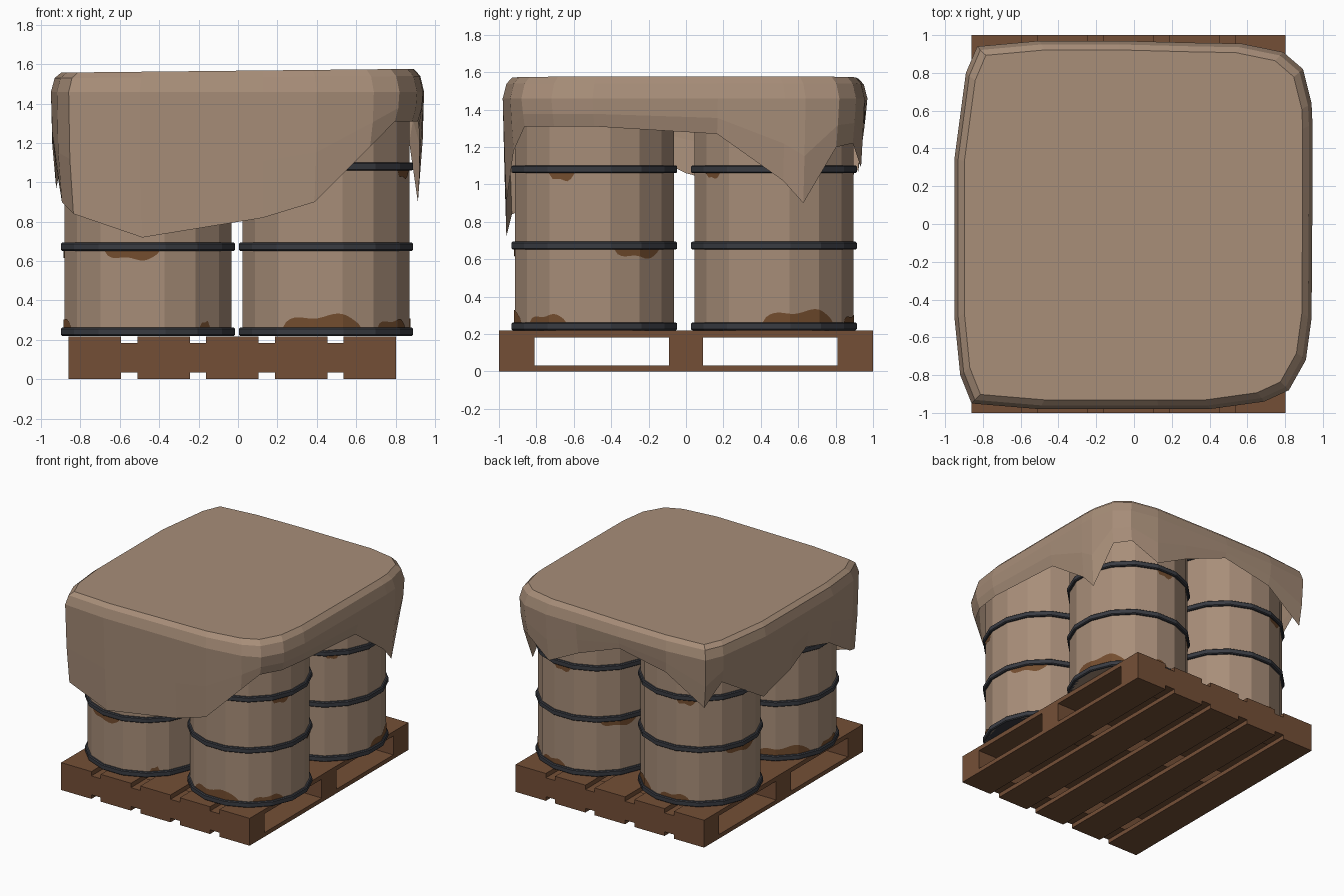
import bpy, math

if "Cube" in bpy.data.objects:
    bpy.data.objects.remove(bpy.data.objects["Cube"])


def material(name, rgb):
    m = bpy.data.materials.new(name)
    m.diffuse_color = (*rgb, 1)
    m.use_nodes = True
    m.node_tree.nodes["Principled BSDF"].inputs["Base Color"].default_value = m.diffuse_color
    return m


CLOTH = material("beige", (0.39, 0.27, 0.19))
WOOD = material("pallet brown", (0.175, 0.078, 0.037))
BAND = material("dark grey", (0.042, 0.045, 0.055))
RUST = material("rust", (0.175, 0.075, 0.028))


def make(name, verts, faces, mat):
    me = bpy.data.meshes.new(name)
    me.from_pydata(verts, [], faces)
    me.materials.append(mat)
    ob = bpy.data.objects.new(name, me)
    bpy.context.collection.objects.link(ob)
    return ob


def box(name, x0, x1, y0, y1, z0, z1, mat):
    v = [(x, y, z) for z in (z0, z1) for x, y in ((x0, y0), (x1, y0), (x1, y1), (x0, y1))]
    f = [(3, 2, 1, 0), (4, 5, 6, 7)] + [(i, (i + 1) % 4, (i + 1) % 4 + 4, i + 4) for i in range(4)]
    return make(name, v, f, mat)


def skin(name, rings, mat, bottom=True):
    """Join rings, listed from top to bottom, and cap the ends."""
    n = len(rings[0])
    v = [p for r in rings for p in r]
    f = [tuple(range(n))]
    for k in range(len(rings) - 1):
        a, b = k * n, (k + 1) * n
        f += [(a + i, b + i, b + (i + 1) % n, a + (i + 1) % n) for i in range(n)]
    if bottom:
        f.append(tuple(reversed(range(len(v) - n, len(v)))))
    return make(name, v, f, mat)


# Pallet: boards along y above and below three cross stringers
for i in range(5):
    x = -0.86 + i * 0.349
    box("pallet_bottom_board", x, x + 0.267, -1, 1, 0, 0.033, WOOD)
    box("pallet_top_board", x, x + 0.267, -1, 1, 0.183, 0.218, WOOD)
for y0, y1 in ((-1, -0.81), (-0.092, 0.092), (0.81, 1)):
    box("pallet_stringer", -0.86, 0.803, y0, y1, 0.033, 0.183, WOOD)

# Barrels: 16-sided, with hoops and rust plates next to the hoops
STEP = math.radians(2.8125)
APOTHEM = 0.425


def ring(cx, cy, apothem, z):
    r = apothem / math.cos(math.pi / 16)
    return [(cx + r * math.cos((4 + 8 * i) * STEP), cy + r * math.sin((4 + 8 * i) * STEP), z)
            for i in range(16)]


def rust_patch(cx, cy, k0, k1, z, h):
    v, f = [], []
    n = k1 - k0
    for j in range(n + 1):
        k = k0 + j
        r = APOTHEM / math.cos(((k + 4) % 8 - 4) * STEP) + 0.004
        t = j / n
        drop = h * math.sin(math.pi * t) ** 0.5 * (0.8 + 0.2 * math.sin(1 + 9 * t))
        x, y = cx + r * math.cos(k * STEP), cy + r * math.sin(k * STEP)
        v += [(x, y, z), (x, y, z + drop)]
    for j in range(n):
        q = (2 * j, 2 * j + 2, 2 * j + 3, 2 * j + 1)
        f.append(q if h > 0 else q[::-1])
    make("rust_patch", v, f, RUST)


PATCHES = [(-43, -23, 0.255, 0.09), (-19, -7, 0.255, 0.06), (29, 33, 0.255, 0.05),
           (5, 19, 0.655, -0.06), (-12, -5, 1.06, -0.05), (-60, -55, 1.06, -0.035)]
for cx, cy, turn in ((0.447, -0.49, 0), (0.447, 0.47, 40), (-0.457, -0.49, -48), (-0.457, 0.47, 48)):
    skin("barrel", [ring(cx, cy, APOTHEM, z) for z in (1.53, 0.22)], CLOTH)
    for z in (0.22, 0.652, 1.06, 1.49):
        skin("barrel_hoop", [ring(cx, cy, a, z + d) for a, d in
                             ((0.436, 0.042), (0.443, 0.036), (0.443, 0.006), (0.436, 0))], BAND)
    for k0, k1, z, h in PATCHES:
        rust_patch(cx, cy, k0 + turn, k1 + turn, z, h)

# Tarpaulin: outline seen from above plus hem height, counter-clockwise
HEM = [(-0.95, -0.5, 1.08), (-0.92, -0.8, 0.90), (-0.86, -0.95, 0.84), (-0.5, -0.98, 0.72),
       (0.13, -0.98, 0.82), (0.4, -0.98, 0.90), (0.69, -0.94, 1.18), (0.82, -0.88, 1.31),
       (0.91, -0.72, 1.31), (0.94, -0.5, 1.31), (0.945, 0.17, 1.27), (0.945, 0.53, 1.02),
       (0.94, 0.64, 0.90), (0.895, 0.82, 1.20), (0.79, 0.91, 1.22), (0.57, 0.955, 1.09),
       (0.3, 0.96, 1.22), (-0.08, 0.97, 1.36), (-0.5, 0.97, 1.28), (-0.83, 0.94, 1.07),
       (-0.89, 0.8, 1.24), (-0.95, 0.35, 0.97), (-0.95, 0.0, 1.06), (-0.95, -0.2, 1.16)]


def tarp_ring(sx, sy, z, slope):
    return [(x * sx, y * sy, z + slope * x) for x, y, _ in HEM]


skin("tarpaulin", [
    tarp_ring(0.945, 0.95, 1.567, 0.01),
    tarp_ring(0.98, 0.98, 1.535, 0.005),
    tarp_ring(1, 1, 1.46, 0),
    [(x * 0.993, y * 0.99, 0.45 * 1.46 + 0.55 * z) for x, y, z in HEM],
    [(x * 0.972, y * 0.98, z) for x, y, z in HEM],
], CLOTH, bottom=False)
